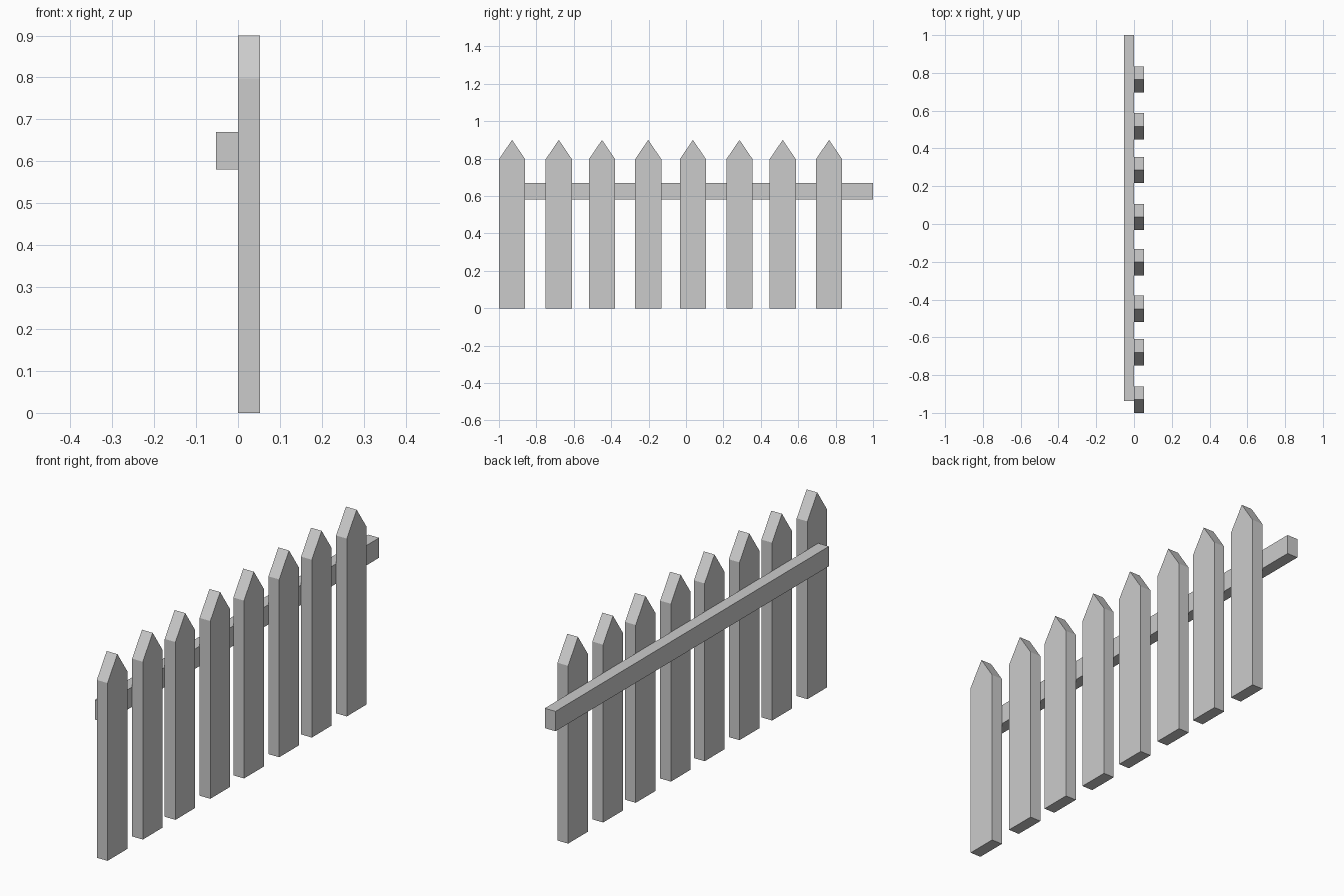
import bpy

if "Cube" in bpy.data.objects:
    bpy.data.objects.remove(bpy.data.objects["Cube"])

CENTRES = [-0.93, -0.68, -0.449, -0.202, 0.037, 0.286, 0.517, 0.765]
HALF_W, SHOULDER, PEAK = 0.07, 0.797, 0.9
THICK = 0.053


def extrude_x(name, profile, x0, x1):
    """Solid prism from a (y, z) profile, extruded along x."""
    n = len(profile)
    verts = [(x, y, z) for x in (x0, x1) for y, z in profile]
    faces = [tuple(reversed(range(n))), tuple(range(n, 2 * n))]
    faces += [(i, (i + 1) % n, n + (i + 1) % n, n + i) for i in range(n)]
    mesh = bpy.data.meshes.new(name)
    mesh.from_pydata(verts, [], faces)
    obj = bpy.data.objects.new(name, mesh)
    bpy.context.collection.objects.link(obj)
    return obj


# Pointed pickets, slightly unevenly spaced
picket_profile = [(-HALF_W, 0), (HALF_W, 0), (HALF_W, SHOULDER),
                  (0, PEAK), (-HALF_W, SHOULDER)]
for i, y in enumerate(CENTRES, 1):
    picket = extrude_x(f"picket_{i}", picket_profile, 0, THICK)
    picket.location.y = y

# Horizontal rail behind the pickets
extrude_x("rail", [(-0.937, 0.581), (1, 0.581), (1, 0.67), (-0.937, 0.67)], -THICK, 0)
